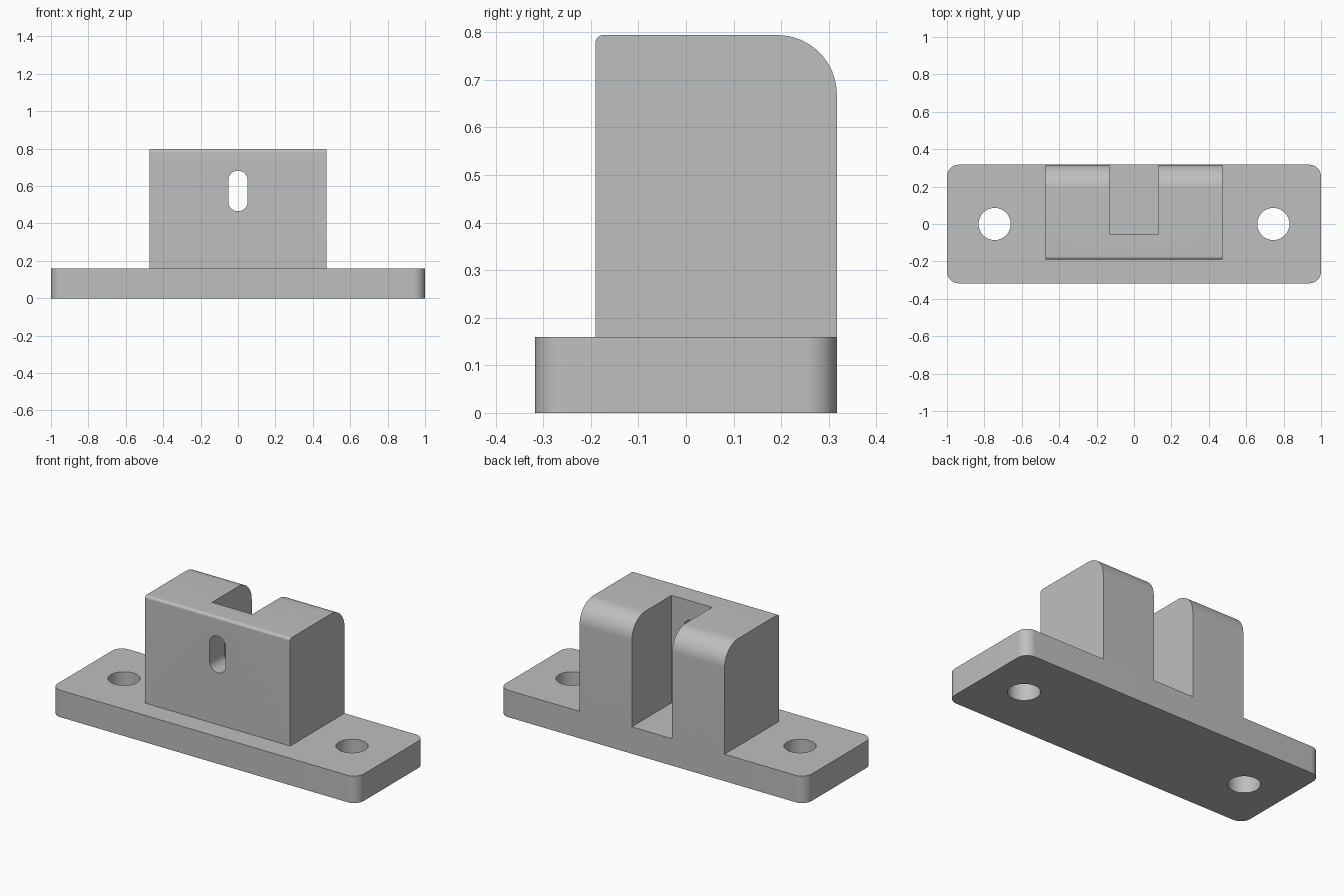
import bpy
import bmesh
import math
from mathutils import Matrix, Vector

if "Cube" in bpy.data.objects:
    bpy.data.objects.remove(bpy.data.objects["Cube"])

grey = bpy.data.materials.new("plain grey")
grey.use_nodes = True
COLOUR = (0.52, 0.52, 0.52, 1)
grey.diffuse_color = COLOUR
grey.node_tree.nodes["Principled BSDF"].inputs["Base Color"].default_value = COLOUR

# Axes (u, v, extrusion) for each sketch plane
PLANES = {
    "top": Matrix(((1, 0, 0), (0, 1, 0), (0, 0, 1))),
    "side": Matrix(((0, 0, 1), (1, 0, 0), (0, 1, 0))),
    "front": Matrix(((1, 0, 0), (0, 0, -1), (0, 1, 0))),
}


def rounded_rect(u0, u1, v0, v1, radii, steps=16):
    """Outline, counter-clockwise from lower left, with one radius per corner."""
    corners = [(u0, v0, 1, 1), (u1, v0, -1, 1), (u1, v1, -1, -1), (u0, v1, 1, -1)]
    points = []
    for i, ((u, v, su, sv), r) in enumerate(zip(corners, radii)):
        if r == 0:
            points.append((u, v))
            continue
        for k in range(steps + 1):
            a = math.pi + math.pi / 2 * (i + k / steps)
            p = (u + su * r + r * math.cos(a), v + sv * r + r * math.sin(a))
            if not points or math.dist(p, points[-1]) > 1e-5:
                points.append(p)
    if math.dist(points[0], points[-1]) < 1e-5:
        points.pop()
    return points


def extrude(name, outline, plane, start, end):
    """Solid made by extruding an outline out of a sketch plane."""
    bm = bmesh.new()
    axes = PLANES[plane]
    face = bm.faces.new([bm.verts.new(axes @ Vector((u, v, start))) for u, v in outline])
    top = bmesh.ops.extrude_face_region(bm, geom=[face])["geom"]
    bmesh.ops.translate(bm, vec=axes @ Vector((0, 0, end - start)),
                        verts=[g for g in top if isinstance(g, bmesh.types.BMVert)])
    bmesh.ops.recalc_face_normals(bm, faces=bm.faces)
    mesh = bpy.data.meshes.new(name)
    bm.to_mesh(mesh)
    bm.free()
    mesh.materials.append(grey)
    obj = bpy.data.objects.new(name, mesh)
    bpy.context.collection.objects.link(obj)
    return obj


def cut(obj, cutter):
    """Subtract a cutter and discard it."""
    cutter.hide_render = True
    mod = obj.modifiers.new("cut", "BOOLEAN")
    mod.operation, mod.solver, mod.object = "DIFFERENCE", "EXACT", cutter
    bpy.ops.object.select_all(action="DESELECT")
    bpy.context.view_layer.objects.active = obj
    obj.select_set(True)
    bpy.ops.object.modifier_apply(modifier=mod.name)
    bpy.data.objects.remove(cutter)


BASE_TOP, HEIGHT, BACK = 0.159, 0.794, 0.317

# Base plate with two bolt holes
base = extrude("base_plate", rounded_rect(-1, 1, -BACK, BACK, [0.063] * 4), "top", 0, BASE_TOP)
for x in (-0.745, 0.745):
    hole = rounded_rect(x - 0.086, x + 0.086, -0.086, 0.086, [0.086] * 4)
    cut(base, extrude("bolt_hole_cutter", hole, "top", -0.1, 0.3))

# Upright block, rounded along its top edges
side = rounded_rect(-0.19, BACK, BASE_TOP, HEIGHT, [0, 0, 0.125, 0.016])
block = extrude("upright_block", side, "side", -0.474, 0.474)

# Open channel at the back, down to the plate
channel = rounded_rect(-0.132, 0.132, -0.054, 0.5, [0] * 4)
cut(block, extrude("channel_cutter", channel, "top", 0.05, 1))

# Vertical slot through the front wall
slot = rounded_rect(-0.052, 0.052, 0.465, 0.682, [0.052] * 4)
cut(block, extrude("slot_cutter", slot, "front", 0, 0.3))

# Smooth curved faces, keep hard edges
for obj in (base, block):
    bpy.ops.object.select_all(action="DESELECT")
    bpy.context.view_layer.objects.active = obj
    obj.select_set(True)
    bpy.ops.object.shade_smooth_by_angle(angle=math.radians(30))
